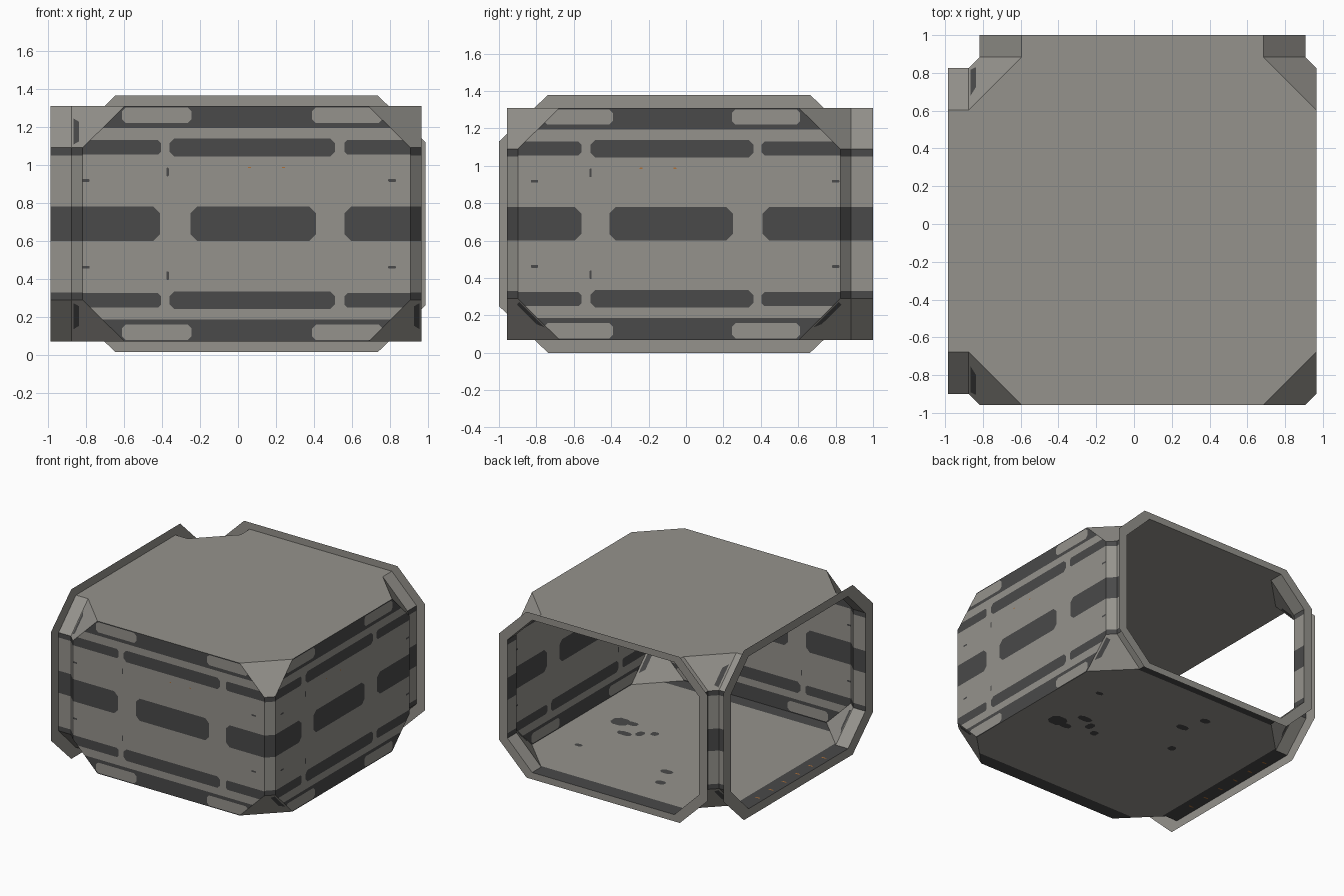
import bpy
from mathutils import Vector as V
from mathutils.geometry import delaunay_2d_cdt, normal

if "Cube" in bpy.data.objects:
    bpy.data.objects.remove(bpy.data.objects["Cube"])

# ---------- materials ----------
def material(name, rgb):
    m = bpy.data.materials.new(name)
    m.diffuse_color = (*rgb, 1)
    m.use_nodes = True
    m.node_tree.nodes["Principled BSDF"].inputs["Base Color"].default_value = m.diffuse_color
    return m

MATS = [material("warm_grey_panel", (0.30, 0.29, 0.265)),
        material("dark_grey_trim", (0.067, 0.067, 0.067)),
        material("orange_mark", (0.42, 0.16, 0.04))]
LIGHT, DARK, ORANGE = 0, 1, 2

# ---------- main dimensions ----------
CX, CY, CZ = 0.045, -0.037, 0.69        # room centre
H, HZ = 0.92, 0.62                      # half width, half height
IN, FLAT, PZ = 0.862, 0.64, 0.40        # pillar edge, flat edge, pillar half height
LEFT, BACK = -0.985, 1.0                # planes of the two openings
CENTRE = V((CX, CY, CZ))


def build(name, verts, faces, mats):
    me = bpy.data.meshes.new(name)
    me.from_pydata(verts, [], faces)
    for m in MATS:
        me.materials.append(m)
    for p, i in zip(me.polygons, mats):
        p.material_index = i
    ob = bpy.data.objects.new(name, me)
    bpy.context.collection.objects.link(ob)
    return ob


def sheet(name, outline, marks=()):
    """Flat panel with coloured regions cut into its faces; later marks win."""
    outline = [V(p) for p in outline]
    n = normal(outline)
    mid = sum(outline, V()) / len(outline)
    if n.dot(mid - CENTRE) < 0:
        n = -n
    o = outline[0]
    u = (outline[1] - o).normalized()
    w = n.cross(u)
    pts, polys = [], []
    for poly in [outline] + [m[0] for m in marks]:
        flat = [V(((V(p) - o).dot(u), (V(p) - o).dot(w))) for p in poly]
        area = sum(a.x * b.y - b.x * a.y for a, b in zip(flat, flat[1:] + flat[:1]))
        if area < 0:
            flat.reverse()
        polys.append(list(range(len(pts), len(pts) + len(flat))))
        pts += flat
    vs, _, fs, _, _, ids = delaunay_2d_cdt(pts, [], polys, 1, 1e-5, True)
    cols = [LIGHT] + [m[1] for m in marks]
    keep = [(f, cols[max(i)]) for f, i in zip(fs, ids) if 0 in i]
    return build(name, [o + u * v.x + w * v.y for v in vs],
                 [k[0] for k in keep], [k[1] for k in keep])


def octagon(a, fa, b, fb):
    return [(-fa, -b), (fa, -b), (a, -fb), (a, fb), (fa, b), (-fa, b), (-a, fb), (-a, -fb)]


def slot(a0, a1, b0, b1, c):
    """Rectangle with cut corners."""
    ca, cb = (a0 + a1) / 2, (b0 + b1) / 2
    ha, hb = (a1 - a0) / 2, (b1 - b0) / 2
    return [(ca + p, cb + q) for p, q in octagon(ha, ha - c, hb, hb - c)]


# ---------- closed walls with painted slots ----------
def wall_marks(at, tick):
    marks = []
    def add(a0, a1, z0, z1, c, col=DARK):
        marks.append(([at(s, z) for s, z in slot(a0, a1, z0, z1, c)], col))
    for a0, a1 in ((-1.3, -0.41), (-0.25, 0.41), (0.56, 1.3)):
        add(a0, a1, 0.60, 0.78, 0.035)
    for k in (1, -1):
        def band(a0, a1, h0, h1, c, col=DARK):
            add(a0, a1, *sorted((CZ + k * h0, CZ + k * h1)), c, col)
        band(-1.3, -0.405, 0.365, 0.44, 0.015)
        band(-0.36, 0.51, 0.355, 0.448, 0.025)
        band(0.56, 1.3, 0.365, 0.44, 0.015)
        band(-1.2, 1.2, 0.503, 0.7, 0.01)
        band(-0.61, -0.245, 0.53, 0.612, 0.02, LIGHT)
        band(0.39, 0.76, 0.53, 0.612, 0.02, LIGHT)
        band(tick - 0.006, tick + 0.006, 0.25, 0.295, 0.003)
        for s in (-0.80, 0.81):
            band(s - 0.02, s + 0.02, 0.221, 0.235, 0.003)
    for s in (0.06, 0.24):
        add(s - 0.008, s + 0.008, 0.983, 0.99, 0.001, ORANGE)
    return marks

front = lambda s, z: (s, CY - H, z)
right = lambda s, z: (CX + H, -s, z)
shape = octagon(IN, FLAT, HZ, PZ)
sheet("front_wall", [front(CX + a, CZ + b) for a, b in shape], wall_marks(front, -0.37))
sheet("right_wall", [right(-CY + a, CZ + b) for a, b in shape], wall_marks(right, 0.51))

# ---------- roof and floor ----------
def deck(z):
    p = [(LEFT, CY - FLAT), (CX - H, CY - FLAT), (CX - FLAT, CY - H), (CX + FLAT, CY - H),
         (CX + H, CY - FLAT), (CX + H, CY + FLAT), (CX + FLAT, CY + H), (CX + FLAT, BACK),
         (CX - FLAT, BACK), (CX - FLAT, CY + H), (CX - H, CY + FLAT), (LEFT, CY + FLAT)]
    return [(x, y, z) for x, y in p]

zf = CZ - HZ
floor_marks = [([(x, y, zf) for x, y in slot(*r, 0.002)], DARK) for r in
               ((LEFT - 0.1, LEFT + 0.13, -1, 1), (-1, 1, BACK - 0.13, BACK + 0.1),
                (-1, 1, -1.1, CY - H + 0.11))]
# worn spots on the floor
for x, y, rx, ry in ((0.66, -0.10, 0.07, 0.06), (0.57, -0.12, 0.05, 0.03), (0.52, 0.05, 0.06, 0.03),
                     (0.42, -0.01, 0.03, 0.04), (0.33, -0.07, 0.03, 0.03), (0.68, 0.41, 0.03, 0.02),
                     (-0.12, 0.42, 0.05, 0.03), (-0.26, 0.13, 0.03, 0.03), (-0.19, 0.60, 0.04, 0.03)):
    floor_marks.append(([(x + a, y + b, zf) for a, b in octagon(rx, rx / 2, ry, ry / 2)], DARK))
# small orange marks beside the left opening
for i in range(6):
    y = -0.45 + i * 0.17
    floor_marks.append(([(x, b, zf) for x, b in slot(-0.95, -0.91, y, y + 0.012, 0.002)], ORANGE))
sheet("roof", deck(CZ + HZ))
sheet("floor", deck(zf), floor_marks)

# ---------- pillars, corner facets and opening reveals ----------
def upright(name, p, q):
    """Vertical strip between two plan points, carrying the three dark bands."""
    rect = lambda z0, z1: [(*p, z0), (*q, z0), (*q, z1), (*p, z1)]
    sheet(name, rect(CZ - PZ, CZ + PZ),
          [(rect(a, b), DARK) for a, b in ((0.60, 0.78), (1.05, CZ + PZ), (CZ - PZ, 0.33))])

for sx, nx in ((-1, "left"), (1, "right")):
    for sy, ny in ((-1, "front"), (1, "back")):
        corner = f"{ny}_{nx}"
        px, py = (CX + sx * H, CY + sy * IN), (CX + sx * IN, CY + sy * H)
        upright(corner + "_pillar", px, py)
        for k, nz in ((1, "upper"), (-1, "lower")):
            zt, zp = CZ + k * HZ, CZ + k * PZ
            a, b = V((CX + sx * H, CY + sy * FLAT, zt)), V((*px, zp))
            d, c = V((CX + sx * FLAT, CY + sy * H, zt)), V((*py, zp))
            marks = []
            if k < 0 or sx < 0:          # dark sliver beside the facet edge
                e = (d - a).normalized()
                marks = [([a.lerp(b, .3) + e * .015, a.lerp(b, .92) + e * .015,
                           a.lerp(b, .85) + e * .055, a.lerp(b, .38) + e * .055], DARK)]
            sheet(f"{corner}_{nz}_facet", [a, b, c, d], marks)
            if sx < 0:
                sheet(f"left_opening_{ny}_{nz}_reveal",
                      [a, b, (LEFT, b.y, b.z), (LEFT, a.y, a.z)])
            if sy > 0:
                sheet(f"back_opening_{nx}_{nz}_reveal",
                      [d, c, (c.x, BACK, c.z), (d.x, BACK, d.z)])
        if sx < 0:
            upright(f"left_opening_{ny}_jamb", px, (LEFT, px[1]))
        if sy > 0:
            upright(f"back_opening_{nx}_jamb", py, (py[0], BACK))

# ---------- flat flanges around the two openings ----------
def flange(name, at, outer, flip):
    vs = [at(a, CZ + b) for a, b in shape + outer]
    fs = [(i, (i + 1) % 8, 8 + (i + 1) % 8, 8 + i) for i in range(8)]
    build(name, vs, [f[::-1] if flip else f for f in fs], [LIGHT] * 8)

flange("left_opening_flange", lambda s, z: (LEFT, CY + s, z),
       octagon(0.963, 0.70, 0.69, 0.44), False)
flange("back_opening_flange", lambda s, z: (CX + s, BACK, z),
       octagon(0.94, 0.69, 0.675, 0.43), False)
